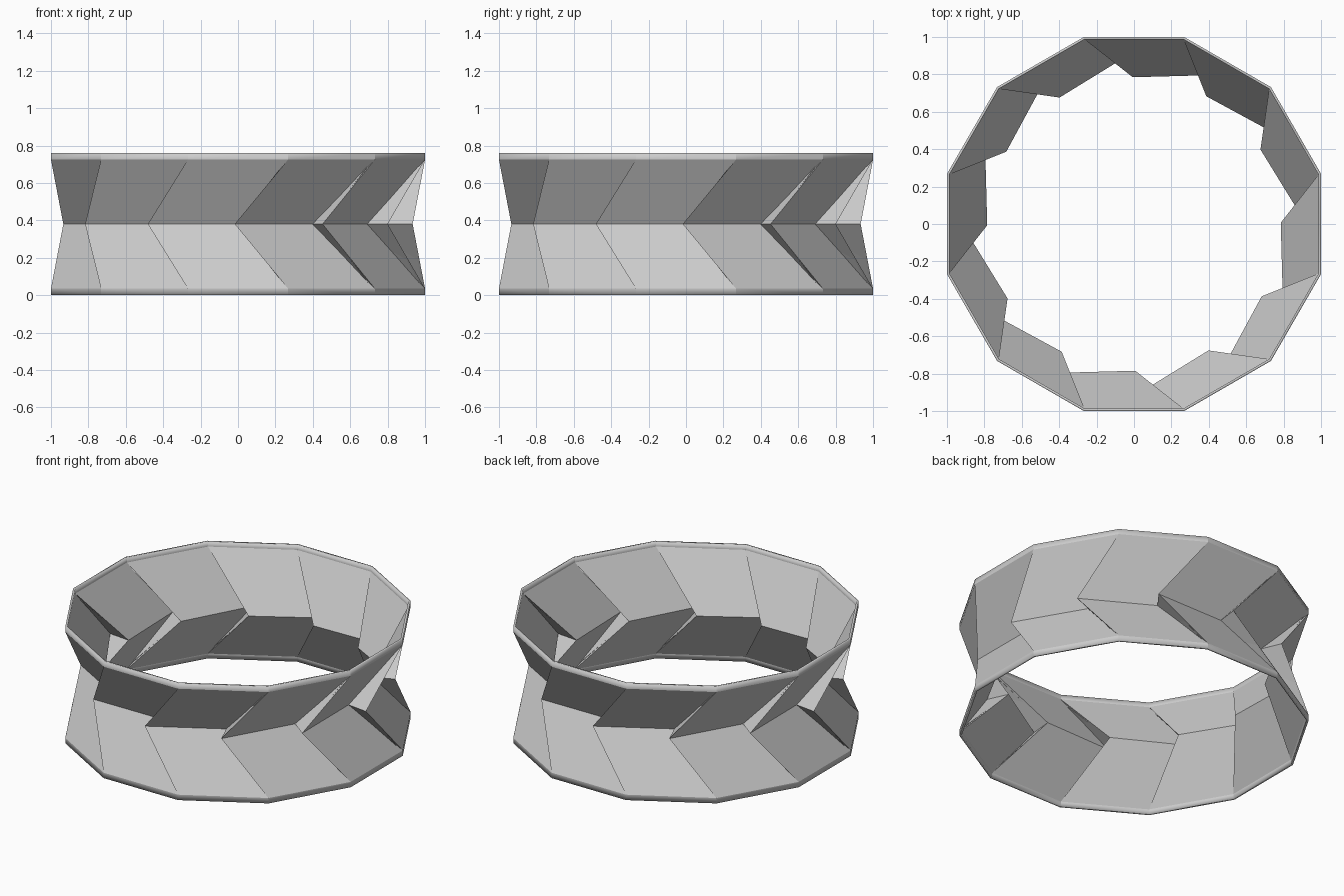
import bpy, bmesh, math
from mathutils import Matrix, Vector

if "Cube" in bpy.data.objects:
    bpy.data.objects.remove(bpy.data.objects["Cube"])

N = 12
H, BAND = 0.76, 0.035          # total height, rim band height
WALL = 0.014                   # wall thickness
CORNER = (0.268, 1.0)          # right-hand rim corner of one side
FOLD_IN = (0.0, 0.797)         # start of a waist edge
FOLD_OUT = (0.482, 0.80)       # end of a waist edge, overlapping the next one

grey = bpy.data.materials.new("light_grey")
grey.diffuse_color = (0.6, 0.6, 0.6, 1)
grey.use_nodes = True
grey.node_tree.nodes["Principled BSDF"].inputs["Base Color"].default_value = grey.diffuse_color

bm = bmesh.new()


def ring(point, z):
    """Repeat one point clockwise around the axis."""
    return [bm.verts.new(Matrix.Rotation(-math.tau * k / N, 3, 'Z') @ Vector((*point, z)))
            for k in range(N)]


# Waist: inner and outer fold points
inner = ring(FOLD_IN, H / 2)
outer = ring(FOLD_OUT, H / 2)

# Upper and lower halves: rim band, slanted panels and pleat triangles
for edge_z, band_z in ((H, H - BAND), (0.0, BAND)):
    edge = ring(CORNER, edge_z)
    band = ring(CORNER, band_z)
    for k in range(N):
        n = (k + 1) % N
        bm.faces.new((edge[k - 1], edge[k], band[k], band[k - 1]))
        bm.faces.new((band[k - 1], band[k], outer[k], inner[k]))
        bm.faces.new((band[k], inner[n], outer[k]))

bmesh.ops.recalc_face_normals(bm, faces=bm.faces)
# Make sure the rim bands face outwards
probe = max(bm.faces, key=lambda f: f.calc_center_median().y)
if probe.normal.y < 0:
    bmesh.ops.reverse_faces(bm, faces=bm.faces)

mesh = bpy.data.meshes.new("pleated_ring")
bm.to_mesh(mesh)
bm.free()
mesh.materials.append(grey)
obj = bpy.data.objects.new("pleated_ring", mesh)
bpy.context.collection.objects.link(obj)

# Thin wall, thickened inwards
solid = obj.modifiers.new("wall", 'SOLIDIFY')
solid.thickness = WALL
solid.offset = -1

bpy.context.view_layer.objects.active = obj
obj.select_set(True)
bpy.ops.object.shade_smooth_by_angle(angle=math.radians(28))
